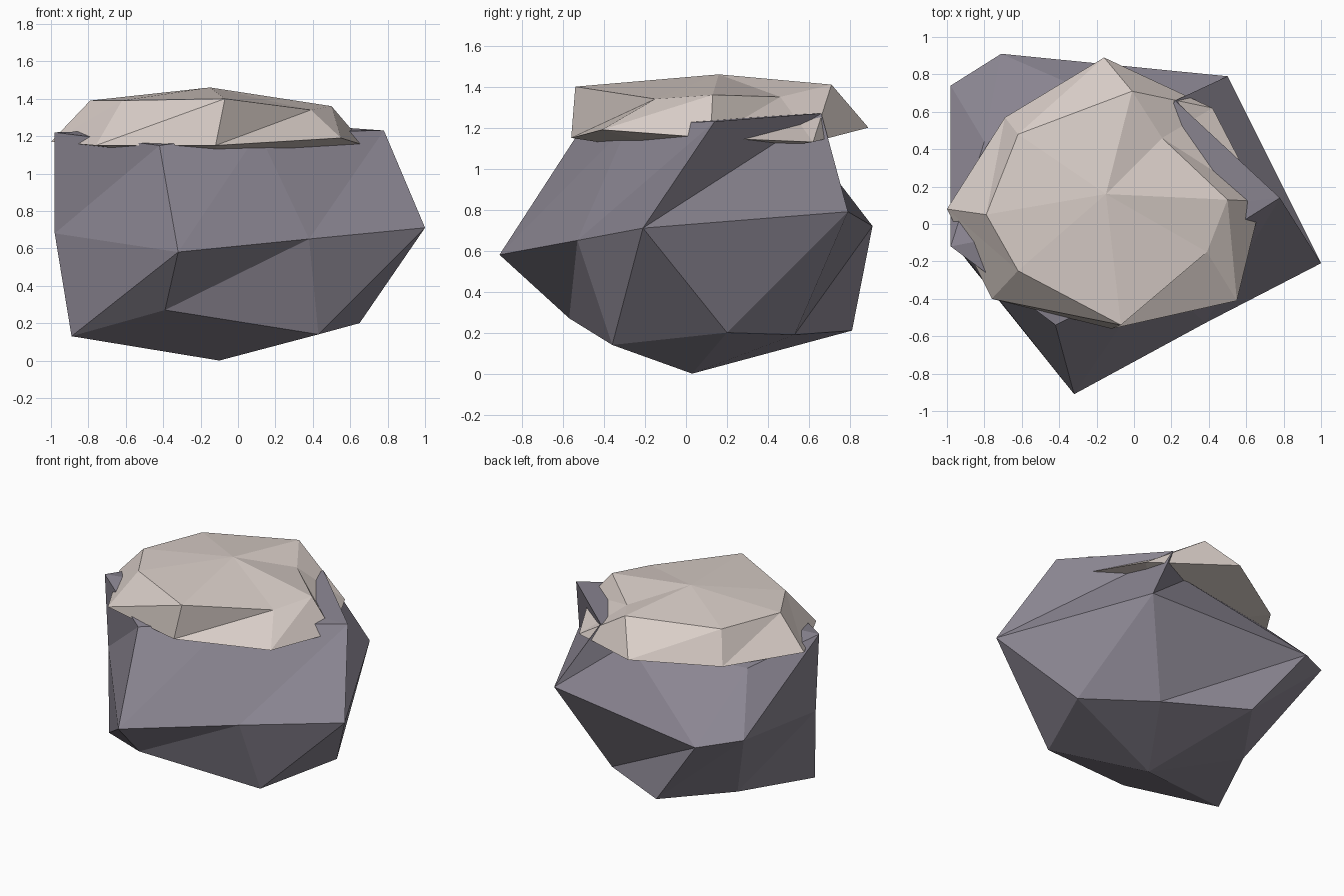
import bpy
import bmesh

cube = bpy.data.objects.get("Cube")
if cube:
    bpy.data.objects.remove(cube, do_unlink=True)


def make_material(name, colour):
    mat = bpy.data.materials.new(name)
    mat.use_nodes = True
    mat.diffuse_color = colour
    mat.node_tree.nodes["Principled BSDF"].inputs["Base Color"].default_value = colour
    return mat


def faceted_shell(name, bottom, rings, top, mat):
    """Flat triangles through rings of corners, closed by a bottom and a top point."""
    bm = bmesh.new()
    low_tip, high_tip = bm.verts.new(bottom), bm.verts.new(top)
    loops = [[bm.verts.new(p) for p in ring] for ring in rings]
    count = len(rings[0])
    for i in range(count):
        j = (i + 1) % count
        bm.faces.new((low_tip, loops[0][j], loops[0][i]))
        bm.faces.new((high_tip, loops[-1][i], loops[-1][j]))
        for low, high in zip(loops, loops[1:]):
            bm.faces.new((low[i], low[j], high[j]))
            bm.faces.new((low[i], high[j], high[i]))
    bmesh.ops.recalc_face_normals(bm, faces=bm.faces)
    mesh = bpy.data.meshes.new(name)
    bm.to_mesh(mesh)
    bm.free()
    mesh.materials.append(mat)
    bpy.context.collection.objects.link(bpy.data.objects.new(name, mesh))


stone = make_material("purple grey stone", (0.26, 0.24, 0.29, 1))
snow = make_material("warm white snow", (0.70, 0.62, 0.58, 1))

# Boulder: seven-sided, with a foot, a belly and a rim
foot = [(-.39, -.57, .27), (.43, -.36, .14), (.65, .2, .2), (.22, .53, .19),
        (-.33, .81, .21), (-.65, .34, .17), (-.89, -.2, .13)]
belly = [(-.32, -.91, .58), (.38, -.53, .65), (1, -.21, .71), (.5, .79, .79),
         (-.71, .91, .72), (-.98, .74, .78), (-.98, -.08, .68)]
rim = [(-.42, -.54, 1.15), (.11, -.28, 1.22), (.78, .14, 1.23), (.22, .66, 1.27),
       (.05, .58, 1.15), (-.8, .44, 1.14), (-.98, -.12, 1.22)]
faceted_shell("boulder", (-.1, .03, 0), [foot, belly, rim], (-.1, .05, 1.25), stone)

# Snow cap: a drooping hem and a shoulder around a low peak
hem = [(-.12, -.56, 1.15), (.55, -.41, 1.19), (.68, .12, 1.15), (.42, .62, 1.13),
       (-.16, .89, 1.2), (-.69, .57, 1.17), (-1, .08, 1.17), (-.76, -.4, 1.15)]
shoulder = [(-.07, -.54, 1.4), (.39, -.15, 1.34), (.5, .13, 1.36), (.15, .46, 1.35),
            (-.01, .71, 1.41), (-.62, .48, 1.39), (-.79, .05, 1.39), (-.62, -.25, 1.39)]
faceted_shell("snow_cap", (-.1, .1, 1.05), [hem, shoulder], (-.15, .16, 1.46), snow)
